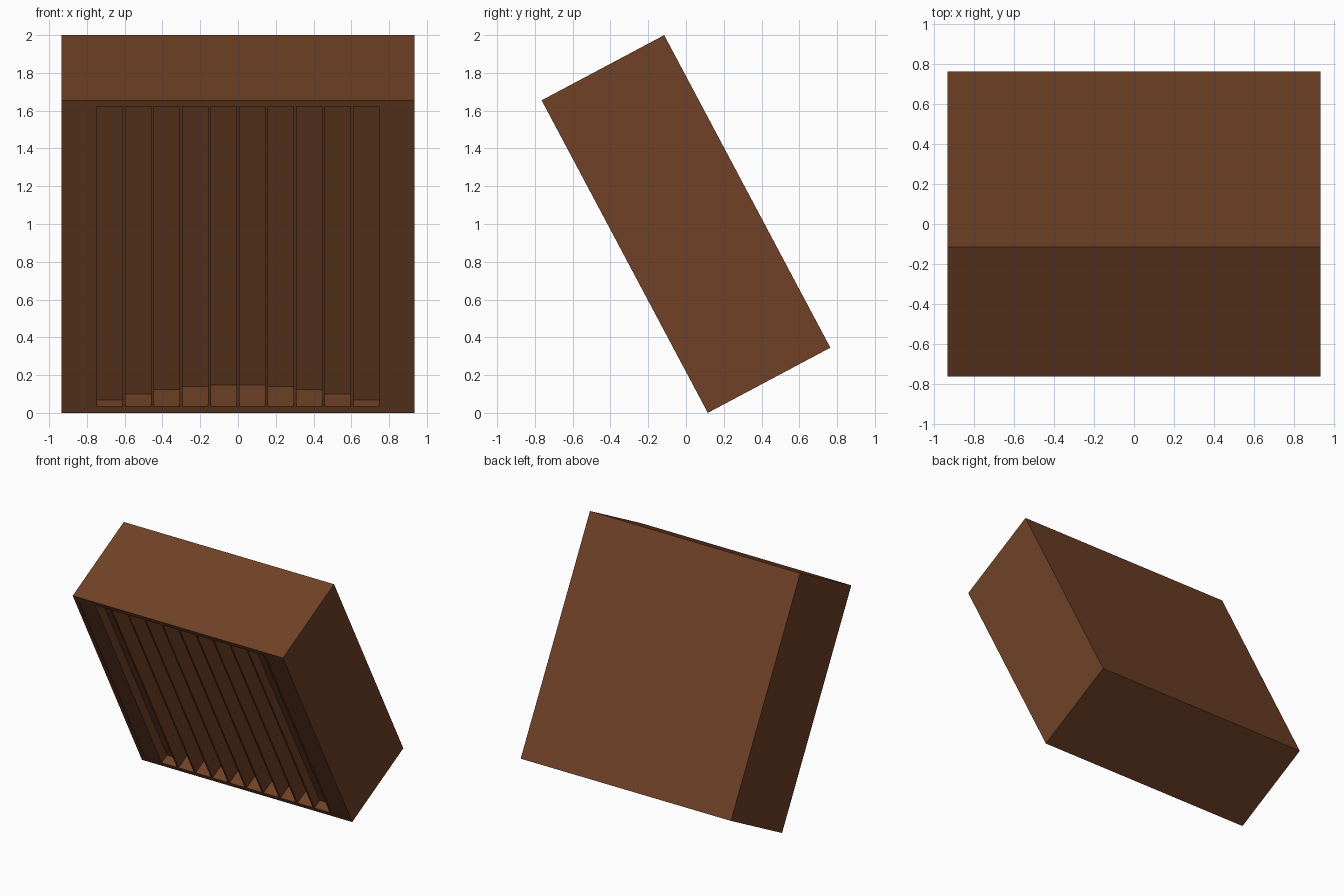
import bpy, bmesh, math
from mathutils import Matrix, Vector

if "Cube" in bpy.data.objects:
    bpy.data.objects.remove(bpy.data.objects["Cube"])

WIDTH, DEPTH, LENGTH = 1.87, 0.735, 1.874
TILT = math.radians(28)
SLOTS, SLOT_W, PITCH, RIM = 12, 0.136, 0.151, 0.037

wood = bpy.data.materials.new("brown wood")
wood.diffuse_color = (0.16, 0.053, 0.02, 1)
wood.use_nodes = True
wood.node_tree.nodes["Principled BSDF"].inputs["Base Color"].default_value = wood.diffuse_color

# Solid block, upright at first
bm = bmesh.new()
bmesh.ops.create_cube(bm, size=1, matrix=Matrix.Diagonal((WIDTH, DEPTH, LENGTH, 1)))


def cut(axis, pos):
    normal = Vector((0, 0, 0))
    normal[axis] = 1
    bmesh.ops.bisect_plane(bm, geom=bm.verts[:] + bm.edges[:] + bm.faces[:],
                           plane_co=normal * pos, plane_no=normal)


# Score the outlines of the slots
centres = [(i - (SLOTS - 1) / 2) * PITCH for i in range(SLOTS)]
for c in centres:
    cut(0, c - SLOT_W / 2)
    cut(0, c + SLOT_W / 2)
for side in (-1, 1):
    cut(2, side * (LENGTH / 2 - RIM))

# Sink each slot, deepest in the middle along a parabola
front = [f for f in bm.faces if f.normal.y < -0.9]
for c in centres:
    face = next(f for f in front if f.is_valid
                and abs(f.calc_center_median().x - c) < 0.01
                and abs(f.calc_center_median().z) < 0.1)
    depth = max(0.004, 0.247 * (1 - (c / 0.816) ** 2))
    floor = bmesh.ops.extrude_discrete_faces(bm, faces=[face])["faces"][0]
    bmesh.ops.translate(bm, verts=floor.verts[:], vec=(0, depth, 0))
    front = [f for f in front if f.is_valid]

# Lean the block forward and stand it on its lower edge
bmesh.ops.transform(bm, verts=bm.verts[:],
                    matrix=Matrix.Translation((0, 0, 1)) @ Matrix.Rotation(TILT, 4, 'X'))
bmesh.ops.recalc_face_normals(bm, faces=bm.faces[:])

mesh = bpy.data.meshes.new("slotted_panel")
bm.to_mesh(mesh)
bm.free()
mesh.materials.append(wood)
panel = bpy.data.objects.new("slotted_panel", mesh)
bpy.context.collection.objects.link(panel)
